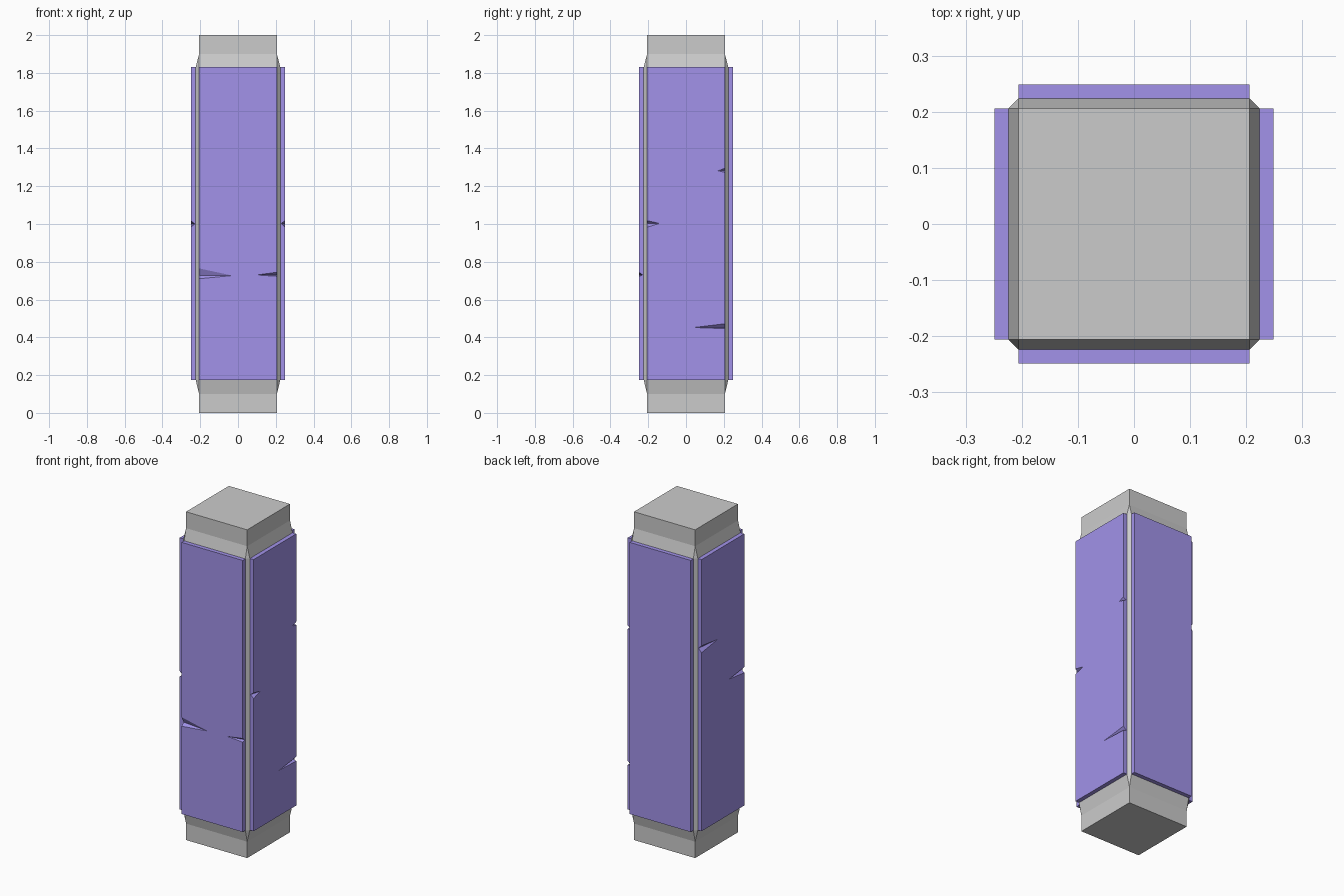
import bpy, bmesh
from mathutils import Vector

if "Cube" in bpy.data.objects:
    bpy.data.objects.remove(bpy.data.objects["Cube"])

H, MID, OUT = 0.206, 0.224, 0.249      # half width of ends, shaft, panel face
Z0, Z1 = 0.175, 1.83                   # panel bottom and top

# outward normals: front, right, back, left
NORMALS = [Vector(n) for n in ((0, -1, 0), (1, 0, 0), (0, 1, 0), (-1, 0, 0))]
UP = Vector((0, 0, 1))


def finish(bm, name, mat=None):
    bmesh.ops.recalc_face_normals(bm, faces=bm.faces)
    mesh = bpy.data.meshes.new(name)
    bm.to_mesh(mesh)
    bm.free()
    if mat:
        mesh.materials.append(mat)
    ob = bpy.data.objects.new(name, mesh)
    bpy.context.collection.objects.link(ob)
    return ob


# Pillar core: square ends flaring into a shaft with chamfered corners
def pillar_core():
    bm = bmesh.new()
    corners = [Vector((x, y, 0)) * H for x, y in ((-1, -1), (1, -1), (1, 1), (-1, 1))]

    def square(z):
        return [bm.verts.new(c + UP * z) for c in corners]

    def octagon(z):
        ring = []
        for i, c in enumerate(corners):
            for n in (NORMALS[i - 1], NORMALS[i]):
                ring.append(bm.verts.new(c + n * (MID - H) + UP * z))
        return ring

    def bridge(a, b):
        n = len(a)
        for i in range(n):
            j = (i + 1) % n
            bm.faces.new((a[i], a[j], b[j], b[i]))

    def flare(sq, oc):
        for i in range(4):
            j = (i + 1) % 4
            bm.faces.new((sq[i], sq[j], oc[2 * j], oc[2 * i + 1]))
            bm.faces.new((sq[i], oc[2 * i + 1], oc[2 * i]))

    s0, s1, o0 = square(0), square(0.1), octagon(Z0)
    o1, s2, s3 = octagon(Z1), square(1.9), square(2)
    bridge(s0, s1)
    flare(s1, o0)
    bridge(o0, o1)
    flare(s2, o1)
    bridge(s2, s3)
    bm.faces.new(s0)
    bm.faces.new(s3)
    finish(bm, "pillar_core")


# Cladding panel with V-shaped cracks running in from its side edges.
# Each crack: (side, low z, high z, tip across, tip z)
def panel(name, n, cracks, mat):
    bm = bmesh.new()
    across = UP.cross(n)

    def v(u, z, d):
        return bm.verts.new(across * u + UP * z + n * d)

    inner = {(s, z): v(s * H, z, MID - 0.003) for s in (-1, 1) for z in (Z0, Z1)}
    outer = {(s, z): v(s * H, z, OUT) for s in (-1, 1) for z in (Z0, Z1)}
    front = {}
    for s in (-1, 1):
        face_edge = [outer[s, Z0]]
        side_edge = [outer[s, Z0]]
        for _, lo, hi, tu, tz in sorted(c for c in cracks if c[0] == s):
            a, b = v(s * H, lo, OUT), v(s * H, hi, OUT)
            tip, deep = v(tu, tz, OUT), v(s * H, tz, OUT - 0.02)
            bm.faces.new((a, tip, deep))
            bm.faces.new((b, deep, tip))
            face_edge += [a, tip, b]
            side_edge += [a, deep, b]
        face_edge.append(outer[s, Z1])
        side_edge.append(outer[s, Z1])
        bm.faces.new(side_edge + [inner[s, Z1], inner[s, Z0]])
        front[s] = face_edge
    bm.faces.new(front[1] + front[-1][::-1])
    bm.faces.new([inner[k] for k in ((-1, Z0), (-1, Z1), (1, Z1), (1, Z0))])
    for z in (Z0, Z1):
        bm.faces.new((inner[-1, z], inner[1, z], outer[1, z], outer[-1, z]))
    finish(bm, name, mat)


violet = bpy.data.materials.new("violet")
violet.diffuse_color = (0.36, 0.29, 0.82, 1)
violet.use_nodes = True
violet.node_tree.nodes["Principled BSDF"].inputs["Base Color"].default_value = violet.diffuse_color

CRACKS = {
    "front_panel": [(-1, 0.71, 0.765, -0.03, 0.727), (1, 0.723, 0.745, 0.10, 0.73)],
    "right_panel": [(-1, 0.983, 1.018, -0.14, 1.003), (1, 0.446, 0.472, 0.04, 0.452),
                    (1, 1.273, 1.295, 0.17, 1.282)],
    "back_panel": [],
    "left_panel": [(-1, 1.262, 1.305, -0.05, 1.285), (1, 0.984, 1.018, 0.06, 1.0)],
}

pillar_core()
for (name, cracks), n in zip(CRACKS.items(), NORMALS):
    panel(name, n, cracks, violet)
